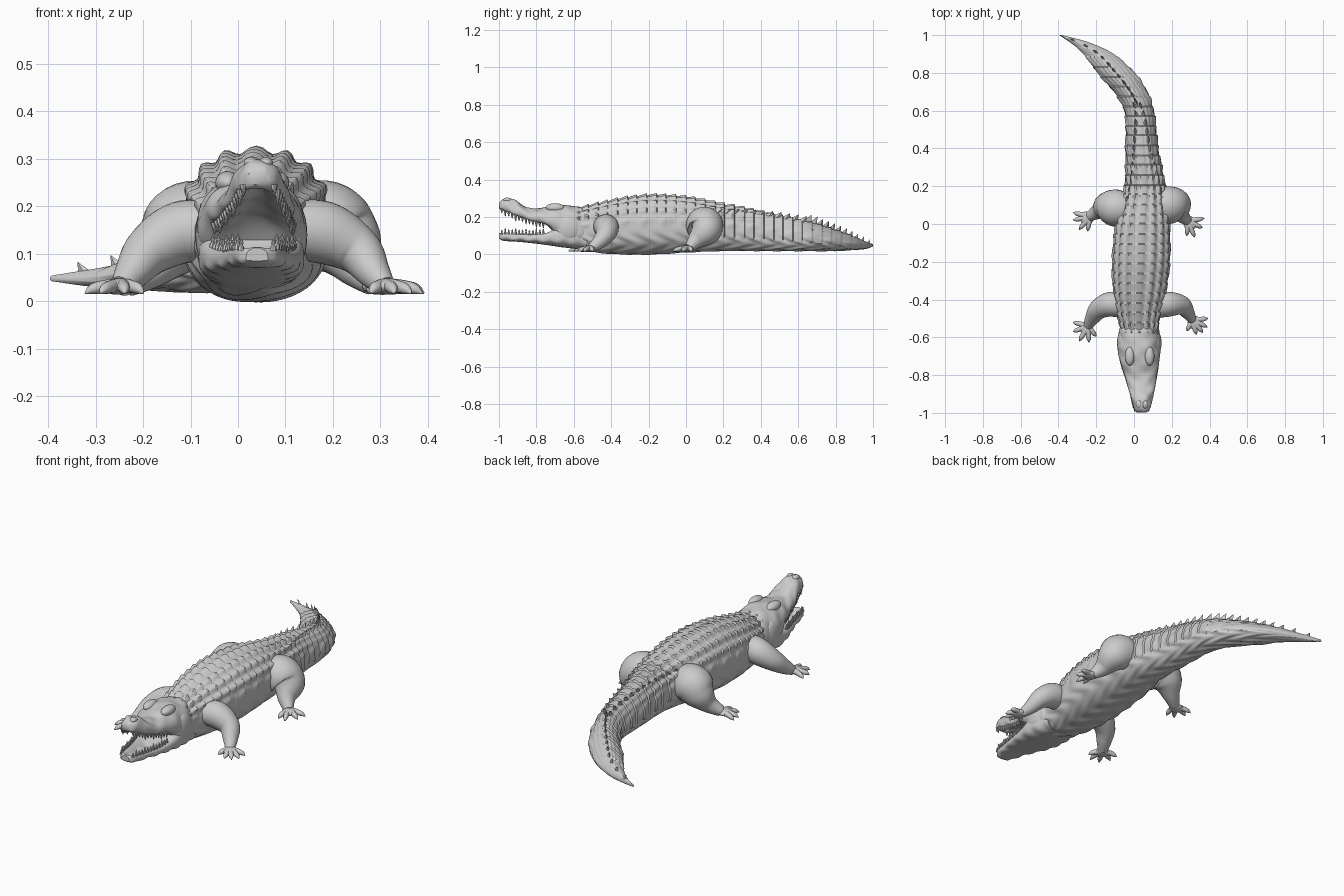
import bpy, bmesh
from math import sin, cos, pi, radians, copysign
from mathutils import Vector

if "Cube" in bpy.data.objects:
    bpy.data.objects.remove(bpy.data.objects["Cube"])


def lerp_keys(keys, t):
    """Smooth (Hermite) interpolation of key rows; the first column is the parameter."""
    n = len(keys)
    i = 0
    while i < n - 2 and t > keys[i + 1][0]:
        i += 1
    a, b = keys[i], keys[i + 1]
    p, q = keys[max(i - 1, 0)], keys[min(i + 2, n - 1)]
    d = b[0] - a[0]
    u = min(max((t - a[0]) / d, 0), 1)
    out = []
    for k in range(1, len(a)):
        m0 = (b[k] - p[k]) / (b[0] - p[0]) * d
        m1 = (q[k] - a[k]) / (q[0] - a[0]) * d
        out.append((2*u**3 - 3*u*u + 1) * a[k] + (u**3 - 2*u*u + u) * m0
                   + (3*u*u - 2*u**3) * b[k] + (u**3 - u*u) * m1)
    return out


def make(name, verts, faces):
    me = bpy.data.meshes.new(name)
    me.from_pydata(verts, [], faces)
    bm = bmesh.new()
    bm.from_mesh(me)
    bmesh.ops.recalc_face_normals(bm, faces=bm.faces)
    bm.to_mesh(me)
    bm.free()
    ob = bpy.data.objects.new(name, me)
    bpy.context.collection.objects.link(ob)
    return ob


def skin_rings(verts, faces, rings):
    """Append a capped tube through equal-sized rings."""
    o, n = len(verts), len(rings[0])
    for r in rings:
        verts.extend(r)
    for i in range(len(rings) - 1):
        for j in range(n):
            k = (j + 1) % n
            faces.append((o + i*n + j, o + i*n + k, o + (i+1)*n + k, o + (i+1)*n + j))
    faces.append(tuple(o + j for j in range(n)))
    faces.append(tuple(o + (len(rings) - 1)*n + j for j in range(n)))


def section(keys, y, a, e, bump=None):
    """Point on the cross-section at station y, angle a."""
    cx, hw, zb, zt, taper = lerp_keys(keys, y)
    c, s = cos(a), sin(a)
    zm = zb + 0.45 * (zt - zb)
    px = copysign(abs(c)**e, c) * hw * (1 - taper * max(0, s))
    pz = copysign(abs(s)**e, s) * ((zt - zm) if s > 0 else (zm - zb))
    h = bump(y, a) if bump else 0
    return Vector((cx + px + h*c, y, zm + pz + h*s))


def loft(name, keys, rings, segs, e, bump=None):
    y0, y1 = keys[0][0], keys[-1][0]
    v, f = [], []
    skin_rings(v, f, [[section(keys, y0 + (y1 - y0)*i/rings, 2*pi*j/segs, e, bump)
                       for j in range(segs)] for i in range(rings + 1)])
    return make(name, v, f)


def tube(v, f, pts, steps, segs=20):
    """Tube through (x, y, z, radius) points."""
    keys = [(i,) + tuple(p) for i, p in enumerate(pts)]
    n = len(pts) - 1
    rings = []
    for i in range(steps + 1):
        t = n * i / steps
        p = lerp_keys(keys, t)
        d = Vector(lerp_keys(keys, min(t + .05, n))[:3]) - Vector(lerp_keys(keys, max(t - .05, 0))[:3])
        d.normalize()
        side = d.cross(Vector((0, 0, 1))).normalized()
        up = side.cross(d)
        rings.append([Vector(p[:3]) + p[3]*(cos(2*pi*j/segs)*side + sin(2*pi*j/segs)*up)
                      for j in range(segs)])
    skin_rings(v, f, rings)


def blob(name, loc, size):
    bpy.ops.mesh.primitive_uv_sphere_add(segments=24, ring_count=14, location=loc)
    bpy.context.object.name = name
    bpy.context.object.scale = size


# key rows: y, centre x, half width, bottom z, top z, upward taper
BODY = [(-.66, .03, .08, .05, .21, 0), (-.58, .03, .095, .03, .24, 0), (-.48, .025, .115, .012, .265, 0),
        (-.36, .03, .14, .003, .292, 0), (-.2, .037, .153, .001, .312, 0), (0, .045, .143, .012, .302, 0),
        (.2, .058, .11, .02, .265, .1), (.4, .042, .088, .02, .23, .2), (.6, .027, .079, .02, .188, .35),
        (.7, -.018, .09, .02, .163, .5), (.8, -.095, .1, .02, .132, .5), (.9, -.188, .08, .025, .095, .5),
        (.96, -.285, .052, .03, .07, .4), (1.0, -.388, .008, .042, .055, 0)]
UPPER = [(-.999, .043, .02, .248, .275, 0), (-.985, .043, .037, .23, .292, .2), (-.95, .043, .05, .213, .299, .3),
         (-.91, .042, .06, .194, .29, .3), (-.865, .04, .072, .18, .257, .3), (-.8, .036, .085, .16, .245, .3),
         (-.74, .031, .1, .14, .256, .3), (-.67, .027, .113, .08, .265, .25), (-.6, .027, .111, .05, .258, .2),
         (-.55, .027, .102, .05, .248, .2), (-.51, .027, .08, .06, .22, .2)]
LOWER = [(-.999, .04, .022, .085, .11, 0), (-.98, .04, .042, .074, .12, 0), (-.9, .04, .062, .068, .12, 0),
         (-.82, .037, .083, .06, .118, 0), (-.74, .03, .102, .05, .13, 0), (-.66, .028, .111, .038, .16, 0),
         (-.53, .028, .095, .025, .16, 0)]


# scales: raised rows on the back, ring grooves on the tail
def scales(y, a):
    s = sin(a)
    w = min(max((s - .05) / .4, 0), 1)
    saw = (y / .052) % 1
    fade = min(1, (1 - y) * 5)
    rows = 1 if y < .2 else max(.25, 1 - (y - .2) * 3)
    h = .016 * cos(9 * (a - pi/2))**2 * (.25 + .75*saw) * w * rows
    h += .003 * sin(y * 55 + 3*cos(a*5)) * (1 - w)
    if y > .2 and s > -.3:
        h += .006 * (saw - .5)
    return h * fade


def mouth_fade(y):
    return min(max((-.7 - y) / .06, 0), 1) * min(1, max(0, (y + .995) / .04))


loft("body_and_tail", BODY, 340, 108, .85, scales)
loft("upper_jaw", UPPER, 90, 56, .72,
     lambda y, a: -.03 * max(0, -sin(a))**4 * mouth_fade(y) + .003*sin(y*70)*sin(a*4))
loft("lower_jaw", LOWER, 80, 56, .72,
     lambda y, a: -.03 * max(0, sin(a))**4 * mouth_fade(y) + .003*sin(y*80)*max(0, -sin(a*3)))

# brows, nostrils and jaw muscles
for sx in (-1, 1):
    blob("brow", (.03 + sx*.052, -.7, .25), (.026, .05, .024))
    blob("nostril", (.043 + sx*.016, -.955, .291), (.015, .022, .013))
    blob("jaw_muscle", (.028 + sx*.085, -.63, .14), (.033, .07, .075))

# teeth along both jaws
tv, tf = [], []
for keys, up in ((UPPER, -1), (LOWER, 1)):
    for i in range(13):
        y = -.985 + i * .0185
        cx, hw, zb, zt, _ = lerp_keys(keys, y)
        z = zt - .012 if up > 0 else zb + .016
        h = (.034 if i % 3 == 1 else .026) * up
        for sx in (-1, 1):
            x = cx + sx * hw * .88
            tube(tv, tf, [(x, y, z, .0075), (x + .001, y, z + h*.6, .005), (x, y + .001, z + h, .0008)], 4, 8)
make("teeth", tv, tf)

# tail crests: two rows that merge into one
fv, ff = [], []


def fin(y, a, length, h, w):
    p = section(BODY, y, a, .85)
    q = section(BODY, min(y + .02, 1), a, .85)
    d = (q - p).normalized()
    n = Vector((cos(a)*.6, 0, 1)).normalized()
    side = d.cross(n).normalized() * w
    base = p - n * .008
    o = len(fv)
    fv.extend([base - d*length*.5, base + side, base + d*length*.5, base - side,
               p + d*length*.55 + n*h])
    ff.extend([(o+3, o+2, o+1, o)] + [(o+k, o+(k+1) % 4, o+4) for k in range(4)])


for i in range(12):
    t = i / 11
    for sx in (-1, 1):
        fin(.12 + .5*t, pi/2 + sx*radians(50 - 36*t), .05, .016 + .016*t, .012)
for i in range(11):
    t = i / 10
    fin(.645 + .33*t, pi/2, .055 - .02*t, .042 - .02*t, .009)
make("tail_crest", fv, ff)

# legs: (x, y, z, radius) path, then toe tips
LEGS = {
    "front_leg_right": ([(.1, -.44, .15, .06), (.18, -.425, .145, .066), (.25, -.43, .108, .052),
                         (.285, -.47, .062, .036), (.31, -.51, .032, .022)],
                        [(.392, -.5), (.388, -.545), (.365, -.575), (.33, -.585), (.28, -.565)]),
    "front_leg_left": ([(-.04, -.44, .15, .06), (-.12, -.425, .145, .066), (-.185, -.45, .108, .054),
                        (-.222, -.5, .062, .038), (-.245, -.54, .032, .024)],
                       [(-.322, -.52), (-.322, -.57), (-.29, -.62), (-.238, -.627), (-.2, -.595)]),
    "hind_leg_right": ([(.1, .09, .16, .08), (.18, .1, .155, .1), (.225, .1, .122, .082),
                        (.25, .05, .072, .045), (.285, .015, .034, .024)],
                       [(.372, .03), (.362, -.02), (.322, -.07), (.28, -.062)]),
    "hind_leg_left": ([(-.02, .07, .16, .08), (-.1, .085, .155, .098), (-.145, .09, .118, .078),
                       (-.185, .07, .07, .045), (-.235, .04, .034, .026)],
                      [(-.322, .06), (-.322, .02), (-.29, -.03), (-.245, -.038)]),
}
for name, (path, toes) in LEGS.items():
    v, f = [], []
    tube(v, f, path, 28, 28)
    w = path[-1]
    for tx, ty in toes:
        tube(v, f, [(w[0], w[1], .034, .016), (w[0]*.5 + tx*.5, w[1]*.5 + ty*.5, .031, .0135),
                    (w[0]*.2 + tx*.8, w[1]*.2 + ty*.8, .026, .011), (tx, ty, .017, .002)], 12, 12)
    make(name, v, f)
    mx, my = sum(t[0] for t in toes)/len(toes), sum(t[1] for t in toes)/len(toes)
    blob(name + "_foot", (w[0]*.75 + mx*.25, w[1]*.75 + my*.25, .031), (.036, .036, .017))

# smooth shading
bpy.ops.object.select_all(action='SELECT')
bpy.context.view_layer.objects.active = bpy.data.objects["body_and_tail"]
bpy.ops.object.shade_smooth_by_angle(angle=radians(40))
